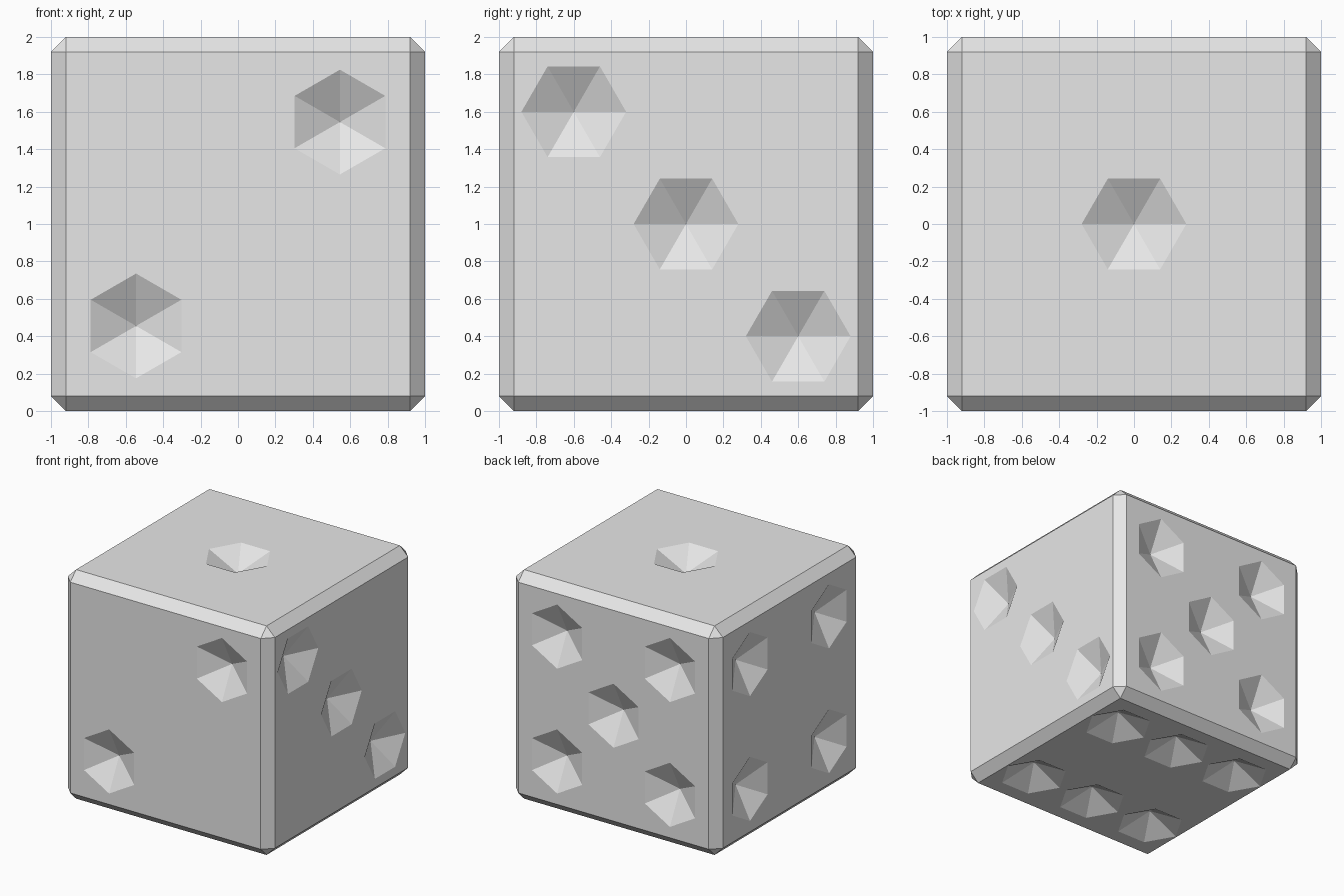
import bpy, bmesh
from math import cos, sin, pi
from mathutils import Vector

if "Cube" in bpy.data.objects:
    bpy.data.objects.remove(bpy.data.objects["Cube"], do_unlink=True)

RADIUS, DEPTH, LIP = 0.28, 0.14, 0.014   # pip size, and cutter overshoot
MID = Vector((0, 0, 1))
X, Y, Z = Vector((1, 0, 0)), Vector((0, 1, 0)), Vector((0, 0, 1))

grey = bpy.data.materials.new("light grey")
grey.use_nodes = True
grey.diffuse_color = (0.8, 0.8, 0.8, 1)
grey.node_tree.nodes["Principled BSDF"].inputs["Base Color"].default_value = (0.8, 0.8, 0.8, 1)


def make_object(name, bm):
    mesh = bpy.data.meshes.new(name)
    bm.to_mesh(mesh)
    bm.free()
    obj = bpy.data.objects.new(name, mesh)
    bpy.context.collection.objects.link(obj)
    mesh.materials.append(grey)
    return obj


def add_pip(bm, centre, normal, u, v, turn):
    """Six-sided cone whose point lies below the face."""
    r = RADIUS * (1 + LIP / DEPTH)
    ring = [bm.verts.new(centre + normal * LIP + u * r * cos(turn + i * pi / 3)
                         + v * r * sin(turn + i * pi / 3)) for i in range(6)]
    tip = bm.verts.new(centre - normal * DEPTH)
    for i in range(6):
        bm.faces.new((ring[i], ring[(i + 1) % 6], tip))
    bm.faces.new(ring[::-1])


# Chamfered body
bm = bmesh.new()
bmesh.ops.create_cube(bm, size=2)
bmesh.ops.translate(bm, verts=bm.verts, vec=MID)
bmesh.ops.bevel(bm, geom=bm.edges[:], offset=0.08, segments=1,
                affect='EDGES', profile=0.5)
body = make_object("die_body", bm)

# Pip layouts: face normal, in-face axes, hexagon turn, pip positions
A, B = 0.545, 0.6
corners = [(s * A, t * A) for s in (-1, 1) for t in (-1, 1)]
layouts = [
    (Z, X, Y, 0, [(0, 0)]),
    (-Y, X, Z, pi / 6, [(-A, -A), (A, A)]),
    (X, Y, Z, 0, [(-B, B), (0, 0), (B, -B)]),
    (-X, Y, Z, pi / 6, corners),
    (Y, X, Z, pi / 6, corners + [(0, 0)]),
    (-Z, X, Y, 0, [(s * 0.63, t * A) for s in (-1, 0, 1) for t in (-1, 1)]),
]
bm = bmesh.new()
for normal, u, v, turn, spots in layouts:
    for a, b in spots:
        add_pip(bm, MID + normal + u * a + v * b, normal, u, v, turn)
bmesh.ops.recalc_face_normals(bm, faces=bm.faces)
cutter = make_object("pip_cutter", bm)
cutter.hide_render = True

# Carve the pips
cut = body.modifiers.new("pips", 'BOOLEAN')
cut.operation = 'DIFFERENCE'
cut.solver = 'EXACT'
cut.object = cutter
bpy.context.view_layer.objects.active = body
bpy.ops.object.modifier_apply(modifier=cut.name)
bpy.data.objects.remove(cutter, do_unlink=True)
